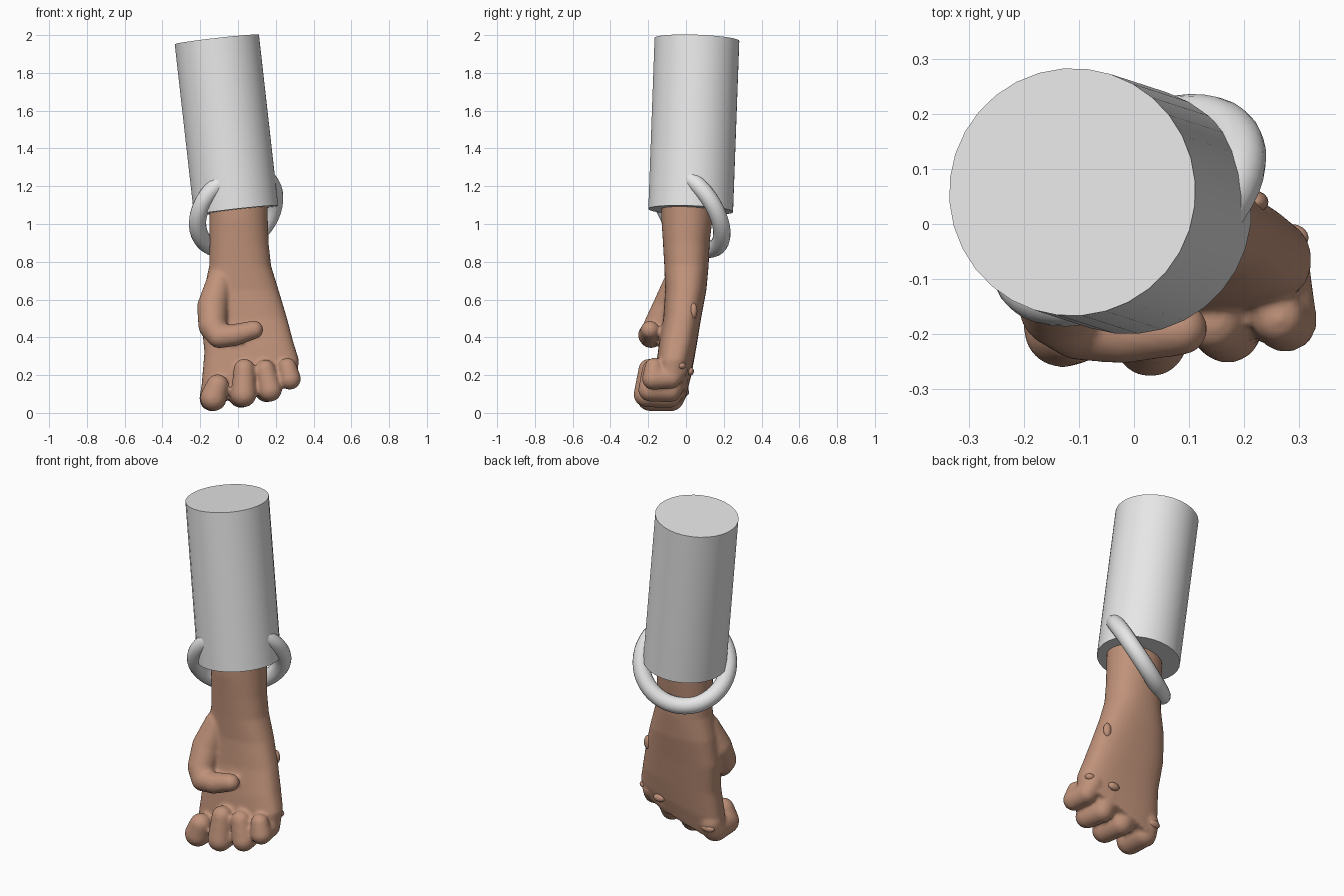
import bpy, bmesh, math
from mathutils import Vector, Matrix

if "Cube" in bpy.data.objects:
    bpy.data.objects.remove(bpy.data.objects["Cube"])


def material(name, rgb):
    m = bpy.data.materials.new(name)
    m.diffuse_color = (*rgb, 1)
    m.use_nodes = True
    m.node_tree.nodes["Principled BSDF"].inputs["Base Color"].default_value = m.diffuse_color
    return m


skin = material("brown skin", (0.53, 0.29, 0.195))
cloth = material("light grey cloth", (0.8, 0.8, 0.8))


def finish(obj, name, mat, angle=40):
    obj.name = name
    obj.data.materials.append(mat)
    bpy.ops.object.select_all(action='DESELECT')
    obj.select_set(True)
    bpy.context.view_layer.objects.active = obj
    bpy.ops.object.shade_smooth_by_angle(angle=math.radians(angle))


def new_object(bm, name):
    me = bpy.data.meshes.new(name)
    bmesh.ops.recalc_face_normals(bm, faces=bm.faces)
    bm.to_mesh(me)
    bm.free()
    obj = bpy.data.objects.new(name, me)
    bpy.context.collection.objects.link(obj)
    return obj


# sleeve: slightly leaning cylinder
low, high = Vector((-0.01, 0.025, 1.072)), Vector((-0.112, 0.058, 1.977))
axis = high - low
bpy.ops.mesh.primitive_cylinder_add(vertices=32, radius=0.225, depth=axis.length,
                                    location=(low + high) / 2,
                                    rotation=axis.to_track_quat('Z', 'Y').to_euler())
finish(bpy.context.object, "sleeve", cloth)

# cuff ring: steeply tilted, its upper half buried in the sleeve
side = Vector((0.82, 0.57, 0)).normalized()
down = Vector((-0.285, 0.41, -0.87)).normalized()
normal = side.cross(down)
bpy.ops.mesh.primitive_torus_add(major_radius=0.235, minor_radius=0.046,
                                 major_segments=48, minor_segments=16,
                                 location=(-0.01, 0.025, 1.07),
                                 rotation=normal.to_track_quat('Z', 'Y').to_euler())
finish(bpy.context.object, "cuff_ring", cloth, 60)

# hand: lofted wrist and palm plus swept fingers, fused by a remesh
bm = bmesh.new()
# z, left x, right x, front y, back y, sideways slope, squareness
sections = [
    (1.13, -0.15, 0.155, -0.13, 0.14, 0, 2.1),
    (1.02, -0.152, 0.158, -0.13, 0.14, 0, 2.1),
    (0.90, -0.15, 0.162, -0.122, 0.125, 0, 2.2),
    (0.78, -0.152, 0.175, -0.115, 0.12, 0, 2.3),
    (0.65, -0.18, 0.215, -0.11, 0.108, 0, 2.4),
    (0.50, -0.195, 0.258, -0.12, 0.08, 0.03, 2.6),
    (0.35, -0.178, 0.292, -0.145, 0.055, 0.12, 2.8),
    (0.22, -0.192, 0.322, -0.16, 0.03, 0.24, 2.8),
    (0.11, -0.19, 0.315, -0.15, 0.0, 0.33, 2.6),
]
N = 40
rings = []
for z, x0, x1, y0, y1, slope, p in sections:
    ring = []
    for i in range(N):
        a = 2 * math.pi * i / N
        c, s = math.cos(a), math.sin(a)
        dx = math.copysign(abs(c) ** (2 / p), c) * (x1 - x0) / 2
        dy = math.copysign(abs(s) ** (2 / p), s) * (y1 - y0) / 2
        ring.append(bm.verts.new(((x0 + x1) / 2 + dx, (y0 + y1) / 2 + dy, z + slope * dx)))
    rings.append(ring)
for a, b in zip(rings, rings[1:]):
    for i in range(N):
        j = (i + 1) % N
        bm.faces.new((a[i], a[j], b[j], b[i]))
bm.faces.new(rings[0])
bm.faces.new(rings[-1])


def sweep(points):
    """Chain of overlapping balls along a path of (x, y, z, radius)."""
    for a, b in zip(points, points[1:]):
        for k in range(9):
            x, y, z, r = Vector(a).lerp(Vector(b), k / 8)
            bmesh.ops.create_icosphere(bm, subdivisions=3, radius=r,
                                       matrix=Matrix.Translation((x, y, z)))


# four curled fingers
sweep([(-0.13, -0.05, 0.13, .066), (-0.135, -0.08, 0.078, .07),
       (-0.13, -0.19, 0.08, .071), (-0.108, -0.195, 0.145, .06)])
sweep([(0.01, -0.05, 0.15, .064), (0.015, -0.09, 0.092, .066),
       (0.03, -0.21, 0.098, .068), (0.033, -0.195, 0.23, .057)])
sweep([(0.145, -0.05, 0.18, .062), (0.15, -0.085, 0.118, .062),
       (0.17, -0.19, 0.122, .063), (0.145, -0.18, 0.23, .053)])
sweep([(0.25, -0.045, 0.23, .056), (0.262, -0.08, 0.185, .058),
       (0.275, -0.175, 0.18, .058), (0.262, -0.17, 0.243, .049)])
# thumb folded across the palm
sweep([(-0.10, -0.05, 0.69, .07), (-0.135, -0.095, 0.56, .083),
       (-0.135, -0.15, 0.46, .075), (-0.10, -0.185, 0.405, .063),
       (-0.02, -0.195, 0.412, .059), (0.085, -0.19, 0.44, .049)])
hand = new_object(bm, "hand")
remesh = hand.modifiers.new("fuse", 'REMESH')
remesh.mode = 'VOXEL'
remesh.voxel_size = 0.01
remesh.use_smooth_shade = True
smooth = hand.modifiers.new("soften", 'SMOOTH')
smooth.factor = 0.5
smooth.iterations = 6
finish(hand, "hand", skin, 180)
for m in [m for m in hand.modifiers if m.type == 'NODES']:
    hand.modifiers.remove(m)

# small raised bumps on the back of the hand
bm = bmesh.new()
for loc, size in [((0.22, 0.04, 0.54), (.024, .02, .042)),
                  ((0.285, -0.025, 0.25), (.032, .025, .02)),
                  ((0.16, 0.022, 0.22), (.036, .02, .022)),
                  ((-0.14, -0.005, 0.11), (.042, .022, .022))]:
    bmesh.ops.create_uvsphere(bm, u_segments=16, v_segments=10, radius=1,
                              matrix=Matrix.Translation(loc) @ Matrix.Diagonal((*size, 1)))
finish(new_object(bm, "hand_bumps"), "hand_bumps", skin, 60)
